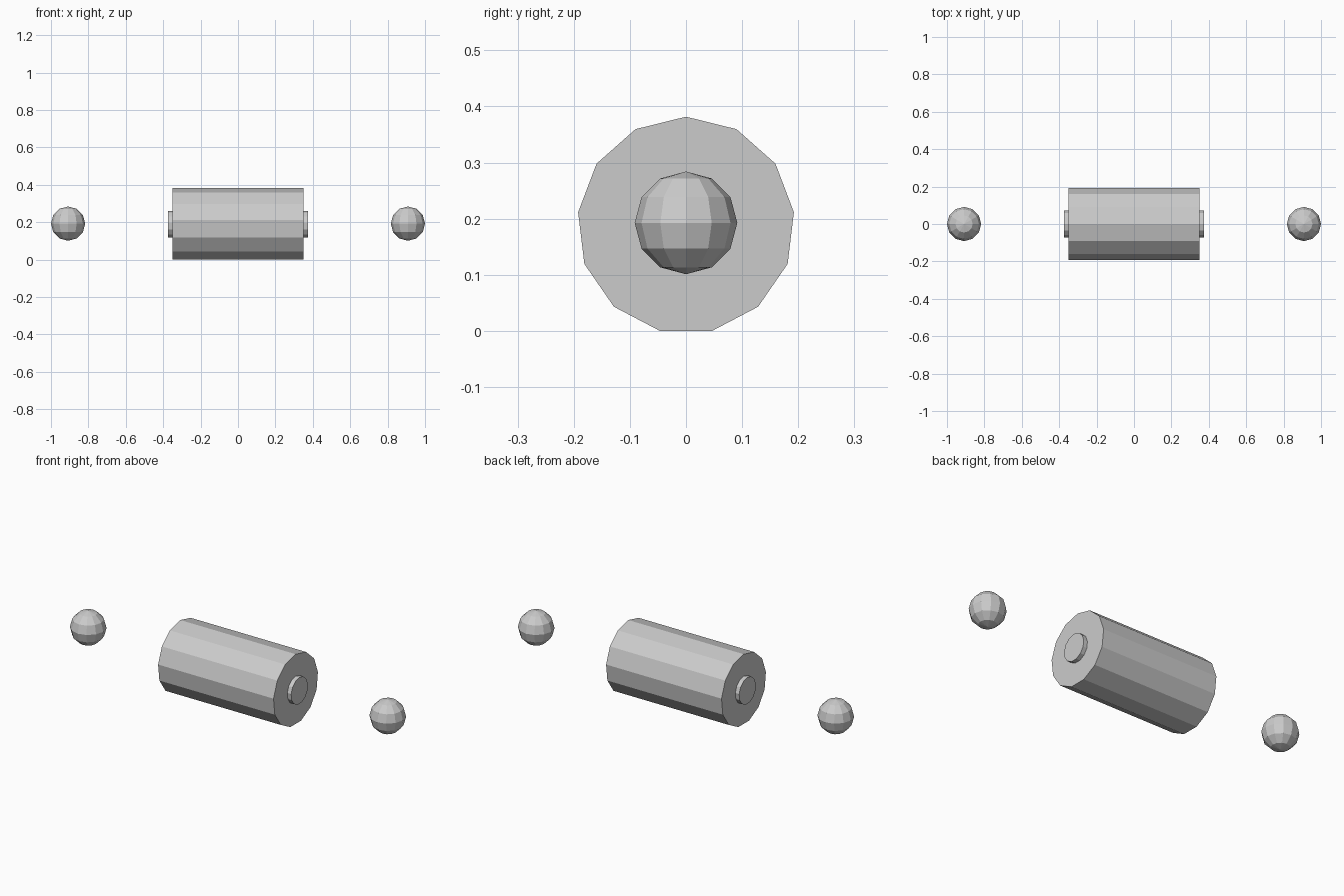
import bpy
from math import pi

if "Cube" in bpy.data.objects:
    bpy.data.objects.remove(bpy.data.objects["Cube"])

AXIS_Z = 0.188   # height of the roller axis


def x_cylinder(name, radius, length, x, sides=13):
    # 13-sided drum lying along x with one vertex pointing straight up
    bpy.ops.mesh.primitive_cylinder_add(vertices=sides, radius=radius, depth=length)
    ob = bpy.context.object
    ob.name = name
    ob.rotation_euler = (pi / 2, 0, pi / 2)
    ob.location = (x, 0, AXIS_Z)
    return ob


# Main barrel
x_cylinder("barrel", 0.1937, 0.70, 0)

for side, label in ((-1, "left"), (1, "right")):
    # Raised round hub on each end
    x_cylinder(label + "_hub", 0.073, 0.06, side * 0.343)
    # Detached faceted ball beyond each end
    bpy.ops.mesh.primitive_uv_sphere_add(segments=12, ring_count=6, radius=0.0915,
                                         location=(side * 0.9085, 0, 0.1925))
    bpy.context.object.name = label + "_ball"
